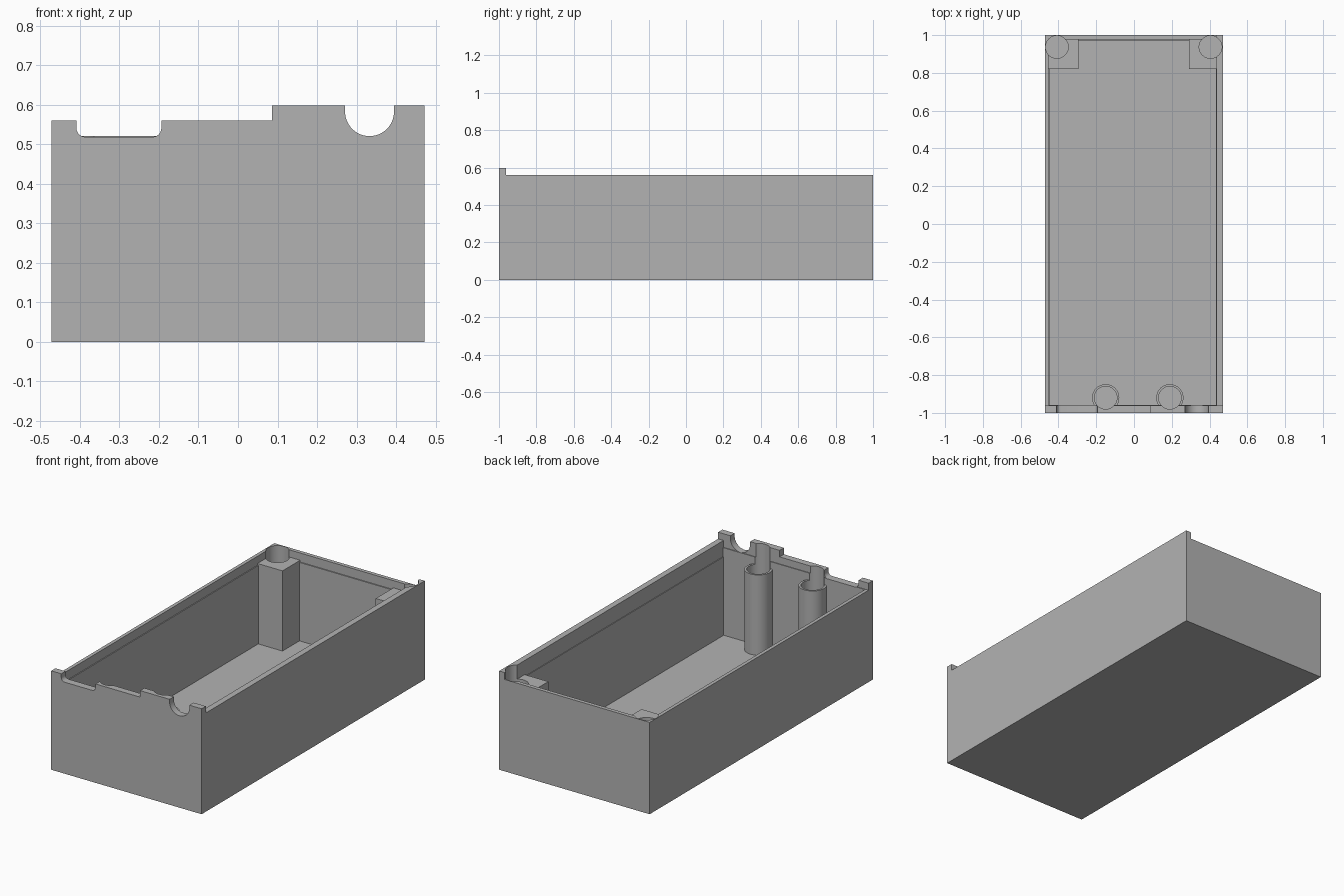
import bpy
import bmesh
from math import radians
from mathutils import Matrix, Vector

if "Cube" in bpy.data.objects:
    bpy.data.objects.remove(bpy.data.objects["Cube"], do_unlink=True)

grey = bpy.data.materials.new("mid_grey")
grey.use_nodes = True
colour = (0.45, 0.45, 0.45, 1)
grey.diffuse_color = colour
grey.node_tree.nodes["Principled BSDF"].inputs["Base Color"].default_value = colour

HALF_X = 0.472
TOP = 2          # well above the case, for open-ended cutters
LEDGE_Z = 0.47
POST_Z = 0.48
HOLE_R = 0.06


def finish(name, bm):
    bmesh.ops.recalc_face_normals(bm, faces=bm.faces)
    mesh = bpy.data.meshes.new(name)
    bm.to_mesh(mesh)
    bm.free()
    mesh.materials.append(grey)
    obj = bpy.data.objects.new(name, mesh)
    bpy.context.collection.objects.link(obj)
    return obj


def box(name, x, y, z, round_bottom=0):
    bm = bmesh.new()
    low, high = Vector((x[0], y[0], z[0])), Vector((x[1], y[1], z[1]))
    bmesh.ops.create_cube(bm, size=1)
    bmesh.ops.scale(bm, vec=high - low, verts=bm.verts)
    bmesh.ops.translate(bm, vec=(low + high) / 2, verts=bm.verts)
    if round_bottom:
        edges = [e for e in bm.edges
                 if all(abs(v.co.z - z[0]) < 0.001 for v in e.verts)
                 and abs(e.verts[0].co.x - e.verts[1].co.x) < 0.001]
        bmesh.ops.bevel(bm, geom=edges, offset=round_bottom, segments=6,
                        profile=0.5, affect='EDGES')
    return finish(name, bm)


def cylinder(name, centre, radius, depth, along_y=False):
    bm = bmesh.new()
    turn = Matrix.Rotation(radians(90), 4, 'X') if along_y else Matrix()
    bmesh.ops.create_cone(bm, cap_ends=True, segments=48, radius1=radius,
                          radius2=radius, depth=depth,
                          matrix=Matrix.Translation(centre) @ turn)
    return finish(name, bm)


def cut(obj, cutters):
    for cutter in cutters:
        cutter.hide_render = True
        mod = obj.modifiers.new("cut", 'BOOLEAN')
        mod.operation = 'DIFFERENCE'
        mod.solver = 'EXACT'
        mod.object = cutter
    # Bake the result so that the cutters can be removed
    bpy.context.view_layer.update()
    graph = bpy.context.evaluated_depsgraph_get()
    baked = bpy.data.meshes.new_from_object(obj.evaluated_get(graph))
    obj.modifiers.clear()
    obj.data = baked


# Screw holes: two at the back corners, two behind the front wall
corner_x = (-0.408, 0.405)
front_x = (-0.15, 0.19)
hole_floor = 0.42
holes = [cylinder("hole_cutter", (x, y, hole_floor + 0.5), HOLE_R, 1)
         for xs, y in ((corner_x, 0.937), (front_x, -0.92)) for x in xs]

# Case: open box with a raised front wall and raised left rim
case = box("case", (-HALF_X, HALF_X), (-1, 1), (0, 0.598))
front_y = (-1.1, -0.9)
cutters = [
    box("cavity_cutter", (-0.447, 0.434), (-0.958, 0.972), (0.025, 0.5)),
    box("lip_cutter", (-0.452, 0.438), (-0.958, 0.978), (LEDGE_Z, TOP)),
    box("low_rim_cutter", (-1, 0.438), (-0.962, 2), (0.521, TOP)),
    box("left_rim_cutter", (0.4, 1), (-0.962, 2), (0.56, TOP)),
    box("front_step_cutter", (-1, 0.086), front_y, (0.561, TOP)),
    box("front_slot_cutter", (-0.409, -0.194), front_y, (0.519, TOP), 0.022),
    cylinder("cable_cutter", (0.333, -1, 0.583), 0.062, 0.2, True),
    box("cable_mouth_cutter", (0.271, 0.395), front_y, (0.583, TOP)),
]
cut(case, cutters + holes)

# Square posts in the back corners
posts = [
    box("right_corner_post", (-0.46, -0.295), (0.82, 0.985), (0.015, POST_Z)),
    box("left_corner_post", (0.29, 0.45), (0.82, 0.985), (0.015, POST_Z)),
]
# Round posts merging into the front wall
for side, x in zip(("right", "left"), front_x):
    posts.append(cylinder(side + "_front_post",
                          (x, -0.92, POST_Z / 2 + 0.01), 0.072, POST_Z - 0.02))
for post, hole in zip(posts, holes):
    cut(post, [hole])

for cutter in cutters + holes:
    bpy.data.objects.remove(cutter, do_unlink=True)

# Smooth the round surfaces, keep the corners sharp
bpy.ops.object.select_all(action='DESELECT')
for obj in [case] + posts:
    obj.select_set(True)
bpy.context.view_layer.objects.active = case
bpy.ops.object.shade_smooth_by_angle(angle=radians(30))
